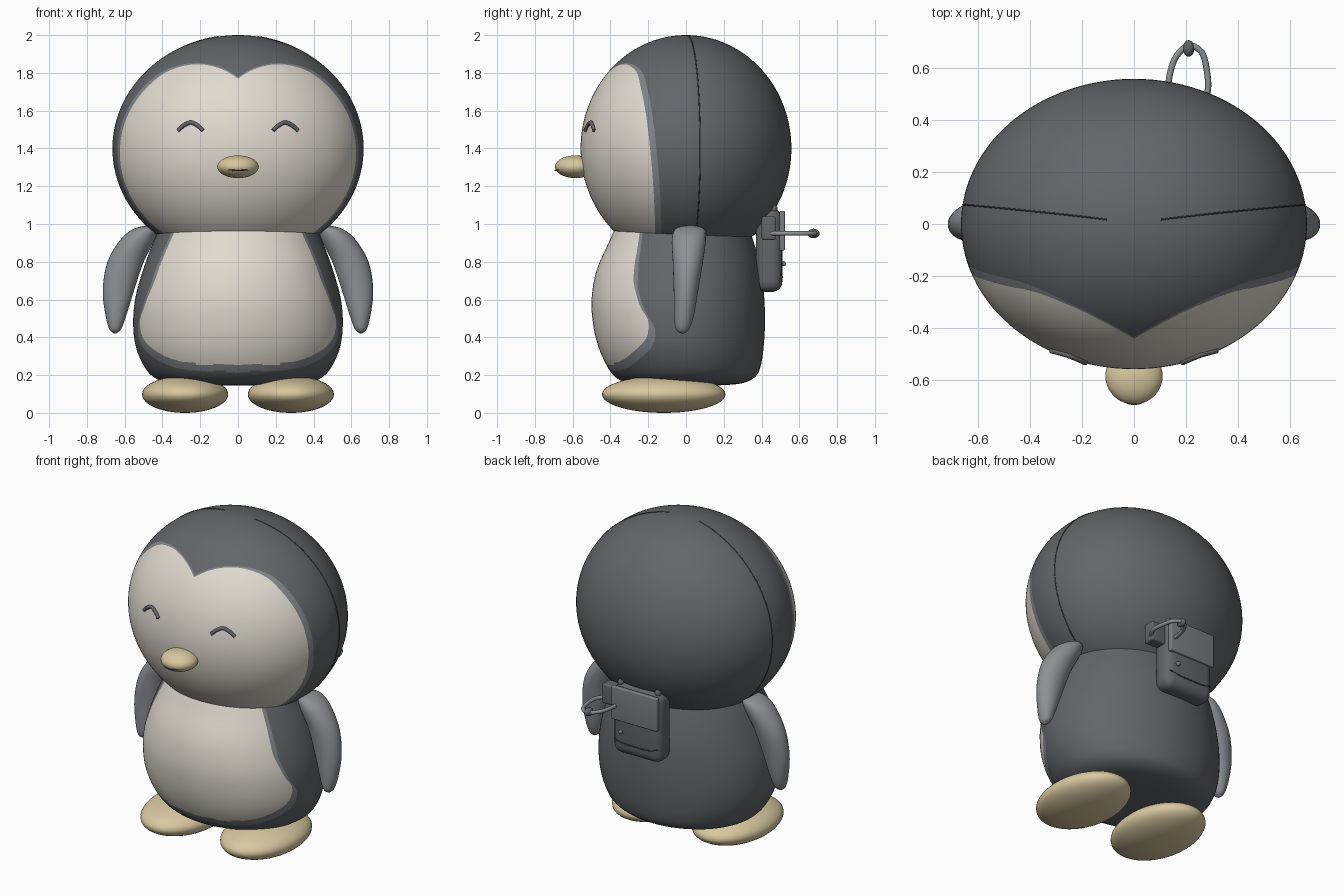
import bpy, bmesh, math
from math import sin, cos, radians, degrees, pi
from mathutils import Vector

if "Cube" in bpy.data.objects:
    bpy.data.objects.remove(bpy.data.objects["Cube"])


def material(name, rgb):
    m = bpy.data.materials.new(name)
    m.use_nodes = True
    m.diffuse_color = (*rgb, 1)
    m.node_tree.nodes["Principled BSDF"].inputs["Base Color"].default_value = (*rgb, 1)
    return m


DARK = material("charcoal", (0.125, 0.13, 0.14))
BAND = material("slate trim", (0.22, 0.235, 0.26))
CREAM = material("cream", (0.75, 0.71, 0.63))
TAN = material("tan", (0.69, 0.58, 0.35))
GREY = material("flipper grey", (0.27, 0.285, 0.3))
PANEL = material("flap grey", (0.2, 0.205, 0.215))
LINE = material("dark line", (0.06, 0.062, 0.07))

HEAD_Z, HEAD_R = 1.4, Vector((0.665, 0.558, 0.6))


def finish(name, bm, mats, angle=40):
    bmesh.ops.recalc_face_normals(bm, faces=bm.faces)
    me = bpy.data.meshes.new(name)
    bm.to_mesh(me)
    bm.free()
    ob = bpy.data.objects.new(name, me)
    bpy.context.collection.objects.link(ob)
    for m in mats:
        me.materials.append(m)
    bpy.ops.object.select_all(action="DESELECT")
    ob.select_set(True)
    bpy.context.view_layer.objects.active = ob
    bpy.ops.object.shade_smooth_by_angle(angle=radians(angle))
    return ob


def smooth(pts, n):
    """Catmull-Rom points through a list of tuples."""
    p = [Vector(q) for q in pts]
    p = [2 * p[0] - p[1]] + p + [2 * p[-1] - p[-2]]
    out = []
    for a, b, c, d in zip(p, p[1:], p[2:], p[3:]):
        for t in (i / n for i in range(n)):
            out.append(b + (c - a) * t / 2 + (2 * a - 5 * b + 4 * c - d) * t * t / 2
                       + (3 * b - a - 3 * c + d) * t ** 3 / 2)
    return out + [p[-2]]


def lookup(pts, x):
    """Value of an increasing list of (x, y) at x."""
    for a, b in zip(pts, pts[1:]):
        if x <= b[0]:
            return a[1] + (b[1] - a[1]) * (x - a[0]) / (b[0] - a[0])
    return pts[-1][1]


def ball(bm, centre, radii, seg=40, rings=24):
    vs = bmesh.ops.create_uvsphere(bm, u_segments=seg, v_segments=rings, radius=1)["verts"]
    for v in vs:
        v.co = Vector(centre) + Vector([a * b for a, b in zip(v.co, radii)])


def ellipsoid(name, centre, radii, mat, seg=40, rings=24):
    bm = bmesh.new()
    ball(bm, centre, radii, seg, rings)
    return finish(name, bm, [mat])


def loft(rows, n, seg):
    """Skin of elliptical slices given as (cx, cy, z, half x, half y)."""
    bm = bmesh.new()
    rings = [[bm.verts.new((r[0] + r[3] * sin(2 * pi * i / seg),
                            r[1] - r[4] * cos(2 * pi * i / seg), r[2]))
              for i in range(seg)] for r in smooth(rows, n)]
    for a, b in zip(rings, rings[1:]):
        for i in range(seg):
            j = (i + 1) % seg
            bm.faces.new((a[i], a[j], b[j], b[i]))
    bm.faces.new(rings[0])
    bm.faces.new(rings[-1])
    return bm


def paint(bm, tests):
    """Cut the mesh along each zero contour, then colour what lies inside."""
    for f in tests:
        cuts = []
        for e in list(bm.edges):
            a, b = (f(v.co) for v in e.verts)
            if a * b < 0:
                cuts.append(bmesh.utils.edge_split(e, e.verts[0], a / (a - b))[1])
        bmesh.ops.connect_verts(bm, verts=cuts)
    for face in bm.faces:
        c = face.calc_center_median()
        face.material_index = sum(f(c) < 0 for f in tests)


def tube(name, pts, radius, mat, n=6):
    cu = bpy.data.curves.new(name, "CURVE")
    cu.dimensions = "3D"
    cu.bevel_depth, cu.bevel_resolution, cu.use_fill_caps = radius, 2, True
    path = smooth(pts, n)
    sp = cu.splines.new("POLY")
    sp.points.add(len(path) - 1)
    for q, p in zip(sp.points, path):
        q.co = (*p, 1)
    sp.use_smooth = True
    cu.materials.append(mat)
    bpy.context.collection.objects.link(bpy.data.objects.new(name, cu))


def box(name, lo, hi, bevel, mat):
    bm = bmesh.new()
    for v in bmesh.ops.create_cube(bm, size=1)["verts"]:
        v.co = [a + (b - a) * (c + 0.5) for a, b, c in zip(lo, hi, v.co)]
    bmesh.ops.bevel(bm, geom=bm.edges[:], offset=bevel, segments=5, profile=0.5, affect="EDGES")
    return finish(name, bm, [mat])


# Head with heart-shaped face: limit of angle from the nose axis, by direction around it
FACE = smooth([(-90, 77), (-49, 76.6), (-20, 75.5), (10, 72.5), (32, 69), (49, 65),
               (66, 55.5), (78, 47.5), (90, 39)], 6)


def face_test(inset):
    def f(co):
        u, v, w = co.x / HEAD_R.x, co.y / HEAD_R.y, (co.z - HEAD_Z) / HEAD_R.z
        around = degrees(math.atan2(w, abs(u)))
        narrow = 1 - 0.7 * max(0, min(1, (around - 40) / 25))
        return degrees(math.acos(max(-1, min(1, -v)))) + inset * narrow - lookup(FACE, around)
    return f


bm = bmesh.new()
ball(bm, (0, 0, HEAD_Z), HEAD_R, 112, 72)
paint(bm, [face_test(0), face_test(3.6)])
finish("head", bm, [DARK, BAND, CREAM], 60)

# Body with belly patch: limit of azimuth from the front, by height
BODY = [(0.145, 0.05, -0.05, 0.05), (0.147, 0.25, -0.22, 0.2), (0.16, 0.38, -0.32, 0.31),
        (0.2, 0.46, -0.385, 0.375), (0.27, 0.51, -0.43, 0.4), (0.36, 0.543, -0.467, 0.412),
        (0.47, 0.555, -0.492, 0.418), (0.6, 0.545, -0.5, 0.415), (0.75, 0.505, -0.475, 0.4),
        (0.9, 0.45, -0.41, 0.36), (1, 0.4, -0.36, 0.32), (1.1, 0.3, -0.27, 0.24)]
body_rows = [(0, (f + b) / 2, z, r, (b - f) / 2) for z, r, f, b in BODY]
BELLY = smooth([(0.1, -60), (0.212, 0), (0.22, 25), (0.25, 47), (0.34, 68), (0.44, 73.5),
                (0.53, 68), (0.66, 62), (0.75, 60.5), (0.93, 56), (1.1, 52)], 6)
body_shape = smooth(body_rows, 6)


def belly_test(inset):
    def f(co):
        row = min(body_shape, key=lambda r: abs(r[2] - co.z))
        az = degrees(math.atan2(abs(co.x) / row[3], (row[1] - co.y) / row[4]))
        return az + inset - lookup(BELLY, co.z - inset * 0.009)
    return f


bm = loft(body_rows, 5, 96)
paint(bm, [belly_test(0), belly_test(4)])
finish("body", bm, [DARK, BAND, CREAM], 60)

# Paired parts: feet, flippers, closed eyes, head seams
FLIPPER = [(0.475, 0.02, 0.992, 0.01, 0.02), (0.49, 0.02, 0.975, 0.06, 0.075),
           (0.53, 0.015, 0.92, 0.09, 0.09), (0.595, 0.01, 0.8, 0.096, 0.08),
           (0.633, 0, 0.65, 0.083, 0.065), (0.646, -0.01, 0.52, 0.056, 0.053),
           (0.65, -0.018, 0.445, 0.032, 0.036), (0.652, -0.02, 0.42, 0.006, 0.008)]
EYE = [(0.185, 1.495), (0.215, 1.522), (0.25, 1.537), (0.287, 1.522), (0.318, 1.495)]


def head_front(x, z):
    return -HEAD_R.y * math.sqrt(1 - (x / HEAD_R.x) ** 2 - ((z - HEAD_Z) / HEAD_R.z) ** 2)


def seam_point(side, a):
    y = 0.075 * sin(a) ** 0.8
    r = math.sqrt(1 - (y / HEAD_R.y) ** 2)
    return (side * HEAD_R.x * r * sin(a), y, HEAD_Z + HEAD_R.z * r * cos(a))


for side, word in ((1, "left"), (-1, "right")):
    ellipsoid(word + "_foot", (side * 0.28, -0.118, 0.098), (0.228, 0.327, 0.098), TAN, 48, 24)
    finish(word + "_flipper", loft([(side * r[0], *r[1:]) for r in FLIPPER], 5, 32), [GREY], 60)
    tube(word + "_eye", [(side * x, head_front(x, z) - 0.004, z) for x, z in EYE], 0.011, DARK)
    tube(word + "_head_seam", [seam_point(side, radians(a)) for a in range(9, 136, 6)],
         0.003, LINE, 2)

# Beak and mouth line
ellipsoid("beak", (0, -0.585, 1.303), (0.11, 0.108, 0.06), TAN)
tube("mouth_line", [(0.085 * sin(radians(a)), -0.593 - 0.1 * cos(radians(a)),
                     1.284 + 0.006 * sin(radians(a)) ** 2) for a in range(-70, 71, 20)],
     0.003, LINE, 3)

# Backpack
box("backpack", (-0.17, 0.37, 0.64), (0.17, 0.51, 1.08), 0.055, DARK)
box("backpack_flap", (-0.16, 0.495, 0.86), (0.16, 0.524, 1.07), 0.008, PANEL)
box("side_pocket", (0.15, 0.4, 0.915), (0.26, 0.475, 1.04), 0.012, DARK)
tube("pocket_seam", [(-0.15, 0.503, 0.735), (-0.08, 0.51, 0.72), (0.08, 0.51, 0.72),
                     (0.15, 0.503, 0.735)], 0.004, LINE)
ellipsoid("flap_button", (0.1, 0.516, 0.79), (0.013, 0.013, 0.013), PANEL, 16, 10)
for x, word in ((0.13, "left"), (-0.13, "right")):
    ellipsoid(word + "_strap_stud", (x, 0.465, 1.08), (0.02, 0.02, 0.022), DARK, 16, 10)

# Looped handle with knob
tube("handle", [(0.13, 0.47, 0.95), (0.135, 0.56, 0.95), (0.16, 0.64, 0.95), (0.21, 0.685, 0.95),
                (0.26, 0.66, 0.95), (0.28, 0.59, 0.95), (0.283, 0.51, 0.95),
                (0.25, 0.45, 0.95)], 0.012, GREY)
ellipsoid("handle_knob", (0.21, 0.675, 0.95), (0.022, 0.032, 0.025), DARK, 20, 12)
